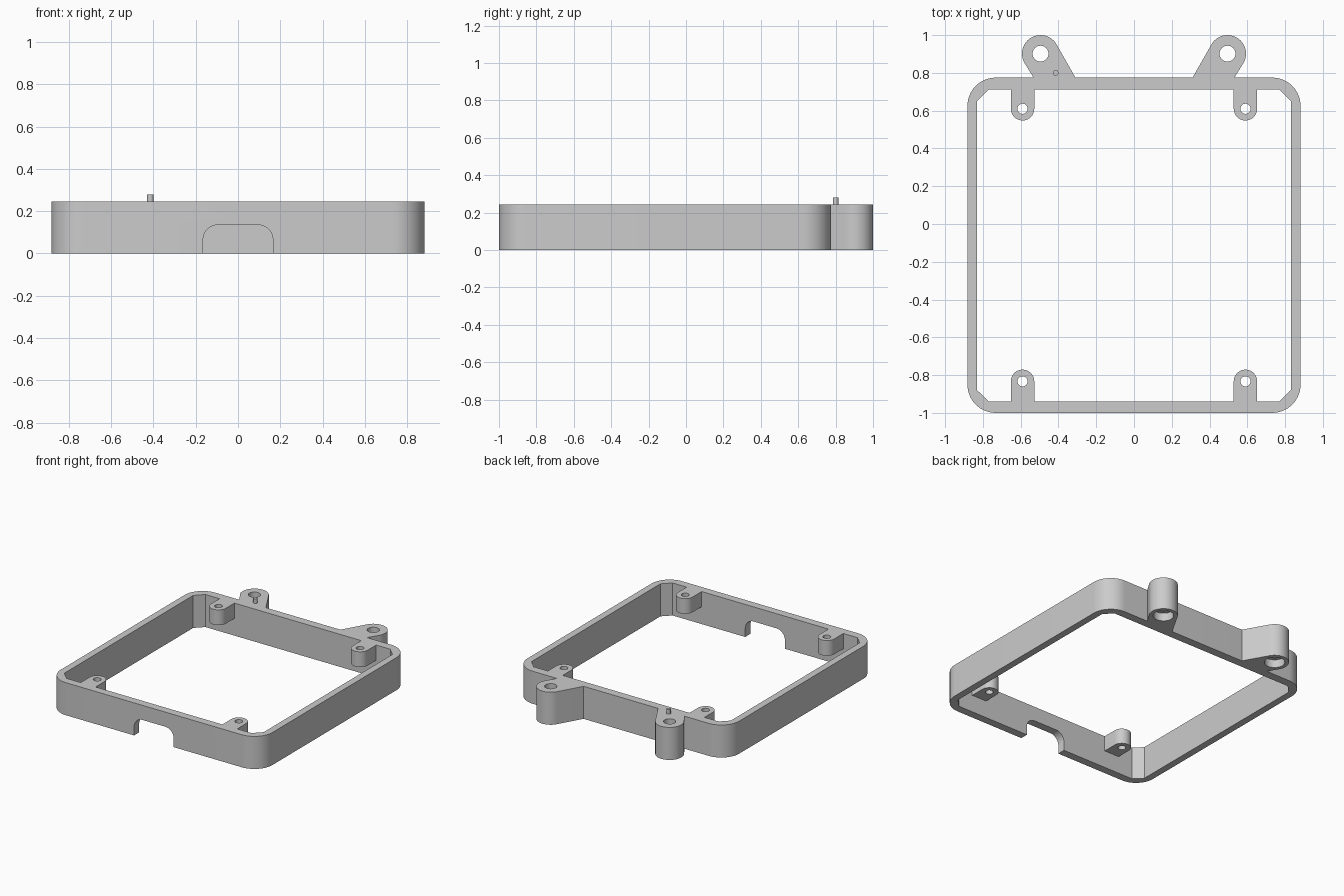
import bpy
import bmesh
from math import sin, cos, radians, pi
from mathutils import Matrix

HEIGHT = 0.245
X_OUT, X_IN = 0.882, 0.83
Y_FRONT, Y_BACK = -1.0, 0.775
Y_FRONT_IN, Y_BACK_IN = -0.94, 0.712

cube = bpy.data.objects.get("Cube")
if cube:
    bpy.data.objects.remove(cube, do_unlink=True)

# One grey plastic for every part
GREY = (0.6, 0.6, 0.6, 1.0)
plastic = bpy.data.materials.new("grey_plastic")
plastic.use_nodes = True
plastic.diffuse_color = GREY
for node in plastic.node_tree.nodes:
    if node.type == 'BSDF_PRINCIPLED':
        node.inputs["Base Color"].default_value = GREY


def arc(cx, cy, r, start, end, steps):
    """Points on an arc, angles in degrees."""
    angles = [radians(start + (end - start) * i / steps) for i in range(steps + 1)]
    return [(cx + r * cos(a), cy + r * sin(a)) for a in angles]


def circle(cx, cy, r, steps=32):
    return arc(cx, cy, r, 0, 360, steps)[:-1]


def prism(name, outline, low, high, matrix=None):
    """Extrude a flat outline from low to high along z."""
    bm = bmesh.new()
    face = bm.faces.new([bm.verts.new((x, y, low)) for x, y in outline])
    extruded = bmesh.ops.extrude_face_region(bm, geom=[face])["geom"]
    top = [v for v in extruded if isinstance(v, bmesh.types.BMVert)]
    bmesh.ops.translate(bm, verts=top, vec=(0, 0, high - low))
    if matrix:
        bm.transform(matrix)
    bmesh.ops.recalc_face_normals(bm, faces=bm.faces[:])
    mesh = bpy.data.meshes.new(name)
    bm.to_mesh(mesh)
    bm.free()
    obj = bpy.data.objects.new(name, mesh)
    bpy.context.scene.collection.objects.link(obj)
    mesh.materials.append(plastic)
    return obj


def finish(obj, cutters=()):
    """Carve the cutters out, bake the result and smooth the round walls."""
    for cutter in cutters:
        cutter.hide_render = True
        mod = obj.modifiers.new("cut", 'BOOLEAN')
        mod.operation = 'DIFFERENCE'
        mod.solver = 'EXACT'
        mod.object = cutter
    if cutters:
        bpy.context.view_layer.update()
        graph = bpy.context.evaluated_depsgraph_get()
        baked = bpy.data.meshes.new_from_object(obj.evaluated_get(graph))
        obj.modifiers.clear()
        obj.data = baked
        for cutter in cutters:
            bpy.data.objects.remove(cutter, do_unlink=True)
    obj.data.shade_smooth()
    obj.data.set_sharp_from_angle(angle=radians(30))


# Rectangular frame: rounded outside, chamfered inside, cable arch in the front
r = 0.15
outer = (arc(X_OUT - r, Y_BACK - r, r, 0, 90, 14)
         + arc(r - X_OUT, Y_BACK - r, r, 90, 180, 14)
         + arc(r - X_OUT, Y_FRONT + r, r, 180, 270, 14)
         + arc(X_OUT - r, Y_FRONT + r, r, 270, 360, 14))
c = 0.06
inner = (arc(X_IN - c, Y_BACK_IN - c, c, 0, 90, 1)
         + arc(c - X_IN, Y_BACK_IN - c, c, 90, 180, 1)
         + arc(c - X_IN, Y_FRONT_IN + c, c, 180, 270, 1)
         + arc(X_IN - c, Y_FRONT_IN + c, c, 270, 360, 1))
half, top, bend = 0.165, 0.135, 0.07
arch = ([(-half, -0.1), (half, -0.1)]
        + arc(half - bend, top - bend, bend, 0, 90, 10)
        + arc(bend - half, top - bend, bend, 90, 180, 10))
frame = prism("frame", outer, 0, HEIGHT)
finish(frame, [
    prism("inside_cutter", inner, -0.1, HEIGHT + 0.1),
    prism("arch_cutter", arch, 0.88, 1.1, Matrix.Rotation(pi / 2, 4, 'X')),
])

for side, label in ((1, "left"), (-1, "right")):
    # Mounting ear behind the back wall, with a counterbored screw hole
    ex, ey = 0.495, 0.902
    ear_outline = ([(0.31, Y_BACK), (0.532, Y_BACK)]
                   + arc(ex, ey, 0.098, -30, 150, 28))
    ear = prism(label + "_mounting_ear",
                [(side * x, y) for x, y in ear_outline], 0, HEIGHT)
    finish(ear, [
        prism("hole_cutter", circle(side * ex, ey, 0.042), -0.1, HEIGHT + 0.1),
        prism("bore_cutter", circle(side * ex, ey, 0.07), -0.1, 0.06),
    ])

    # Screw bosses hanging from the rim at the front and back walls
    bx, br = side * 0.59, 0.062
    for end, by, wall, start in (("front", -0.833, Y_FRONT_IN, 0),
                                 ("back", 0.61, Y_BACK_IN, 180)):
        turn = 1 if end == "front" else -1
        outline = ([(bx - turn * br, wall), (bx + turn * br, wall)]
                   + arc(bx, by, br, start, start + 180, 20))
        boss = prism(f"{end}_{label}_screw_boss", outline, 0.13, HEIGHT)
        finish(boss, [prism("hole_cutter", circle(bx, by, 0.027, 24),
                            0, HEIGHT + 0.1)])

# Small locating peg on the right ear
finish(prism("locating_peg", circle(-0.415, 0.8, 0.015, 20), HEIGHT, 0.28))
